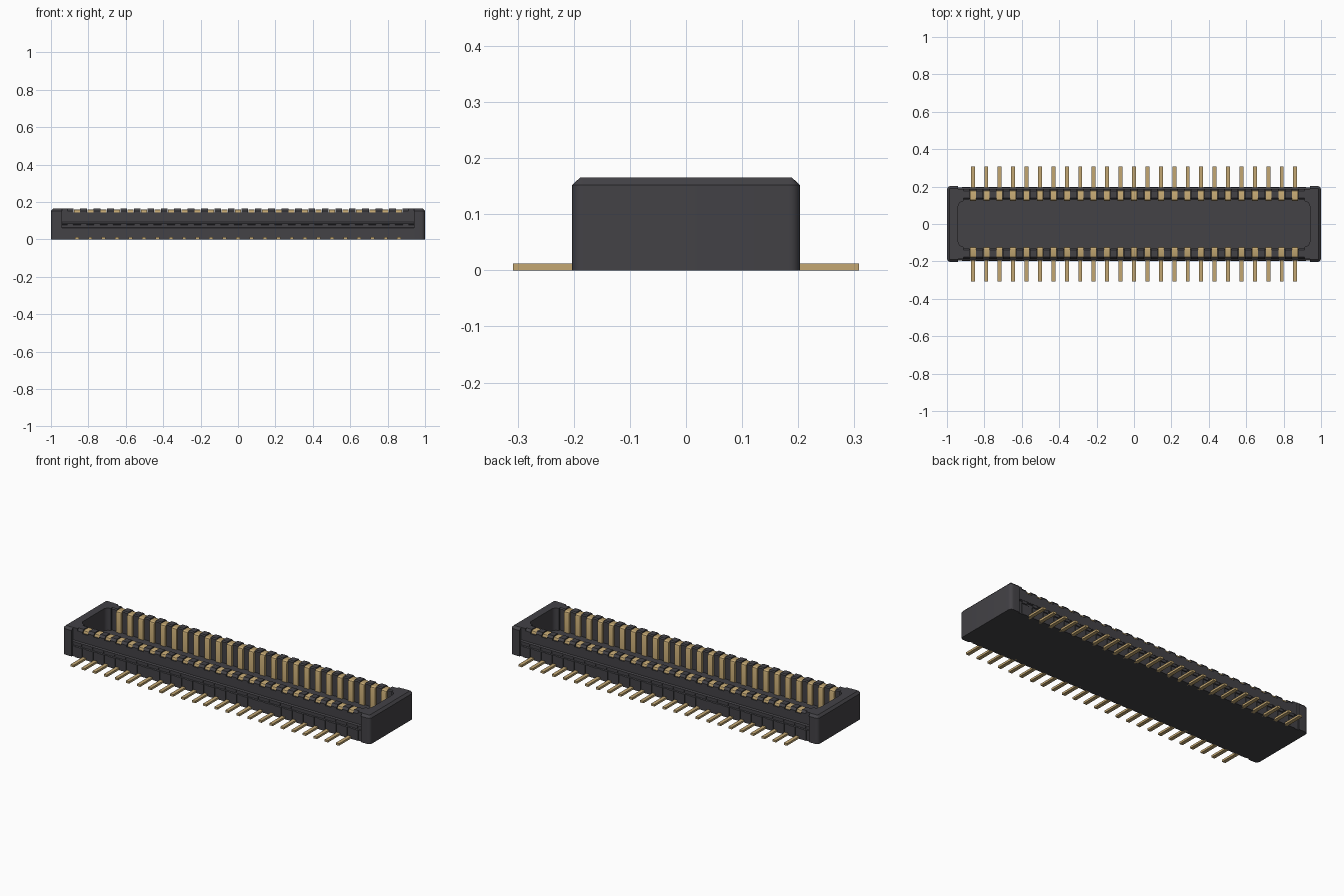
import bpy
import bmesh
from math import cos, sin, pi

cube = bpy.data.objects.get("Cube")
if cube:
    bpy.data.objects.remove(cube, do_unlink=True)


def material(name, color, rough):
    m = bpy.data.materials.new(name)
    m.use_nodes = True
    m.diffuse_color = color
    node = next(n for n in m.node_tree.nodes if n.type == 'BSDF_PRINCIPLED')
    node.inputs["Base Color"].default_value = color
    node.inputs["Roughness"].default_value = rough
    return m


PLASTIC = material("charcoal plastic", (0.056, 0.054, 0.061, 1), 0.6)
GOLD = material("gold plating", (0.55, 0.39, 0.17, 1), 0.5)

COUNT, PITCH = 25, 0.0718
PIN_X = [(i - (COUNT - 1) / 2) * PITCH for i in range(COUNT)]
GAP_X = [(i - COUNT / 2) * PITCH for i in range(COUNT + 1)]
WALL_END = 0.94


def loft(bm, rings):
    """Skin matching point rings and cap both ends."""
    loops = [[bm.verts.new(p) for p in ring] for ring in rings]
    n = len(loops[0])
    for a, b in zip(loops, loops[1:]):
        for i in range(n):
            j = (i + 1) % n
            bm.faces.new((a[i], a[j], b[j], b[i]))
    bm.faces.new(loops[0][::-1])
    bm.faces.new(loops[-1])


def bar(bm, profile, x, width, side=1):
    """Extrude a (y, z) profile along x, on the chosen side."""
    loft(bm, [[(x + e * width / 2, side * y, z) for y, z in profile] for e in (-1, 1)])


def rect(y0, y1, z0, z1):
    return [(y0, z0), (y1, z0), (y1, z1), (y0, z1)]


def finish(name, bm, mat, smooth=False):
    bmesh.ops.recalc_face_normals(bm, faces=bm.faces)
    mesh = bpy.data.meshes.new(name)
    bm.to_mesh(mesh)
    bm.free()
    mesh.materials.append(mat)
    ob = bpy.data.objects.new(name, mesh)
    bpy.context.collection.objects.link(ob)
    if smooth:
        bpy.ops.object.select_all(action='DESELECT')
        ob.select_set(True)
        bpy.context.view_layer.objects.active = ob
        bpy.ops.object.shade_smooth_by_angle(angle=pi / 6)
    return ob


def arc(cx, cy, r, start, end, steps=6):
    angles = [start + (end - start) * i / steps for i in range(steps + 1)]
    return [(cx + r * cos(a), cy + r * sin(a)) for a in angles]


# Floor of the housing
bm = bmesh.new()
bar(bm, rect(-0.19, 0.19, 0, 0.035), 0, 2 * WALL_END)
finish("housing_floor", bm, PLASTIC)

# End blocks: rounded outside corners, filleted cavity corners, chamfered rim
half = arc(0.98, 0.183, 0.02, 0, pi / 2)
half += [(WALL_END, 0.203), (WALL_END, 0.187), (0.912, 0.187), (0.912, 0.122)]
half += arc(0.912, 0.094, 0.028, pi / 2, 0)
plan = half + [(x, -y) for x, y in reversed(half)]
for name, s in (("left_end_block", 1), ("right_end_block", -1)):
    bm = bmesh.new()
    low = [(s * x, y, 0) for x, y in plan]
    mid = [(s * x, y, 0.152) for x, y in plan]
    top = [(s * min(x, 0.987), max(-0.189, min(0.189, y)), 0.165) for x, y in plan]
    loft(bm, [low, mid, top])
    finish(name, bm, PLASTIC, smooth=True)

wall = [(0.135, 0), (0.195, 0), (0.195, 0.062), (0.19, 0.064), (0.19, 0.078),
        (0.194, 0.08), (0.194, 0.086), (0.187, 0.092), (0.187, 0.143), (0.135, 0.143)]
tooth = [(0.132, 0.03), (0.187, 0.03), (0.187, 0.152), (0.176, 0.165),
         (0.138, 0.165), (0.132, 0.159)]
strap = [(0.122, 0.033), (0.122, 0.147), (0.125, 0.155), (0.133, 0.16), (0.168, 0.16),
         (0.176, 0.157), (0.18, 0.15), (0.18, 0.14), (0.14, 0.14), (0.14, 0.033)]

for label, s in (("front", -1), ("back", 1)):
    # Long wall with a stepped outer face
    bm = bmesh.new()
    bar(bm, wall, 0, 2 * WALL_END, s)
    finish(label + "_wall", bm, PLASTIC)

    # Dividers between contacts
    bm = bmesh.new()
    for x in GAP_X:
        bar(bm, tooth, x, 0.036, s)
    finish(label + "_dividers", bm, PLASTIC)

    # Shallow outer panels and ledge tabs
    bm = bmesh.new()
    for x in GAP_X:
        bar(bm, rect(0.19, 0.199, 0, 0.062), x, 0.046, s)
        bar(bm, rect(0.185, 0.194, 0.07, 0.082), x, 0.03, s)
    finish(label + "_outer_panels", bm, PLASTIC)

    # Contacts hooked over the wall
    bm = bmesh.new()
    for x in PIN_X:
        bar(bm, strap, x, 0.032, s)
    finish(label + "_contacts", bm, GOLD, smooth=True)

    # Solder feet
    bm = bmesh.new()
    for x in PIN_X:
        bar(bm, rect(0.18, 0.308, 0, 0.012), x, 0.021, s)
    finish(label + "_solder_feet", bm, GOLD)
